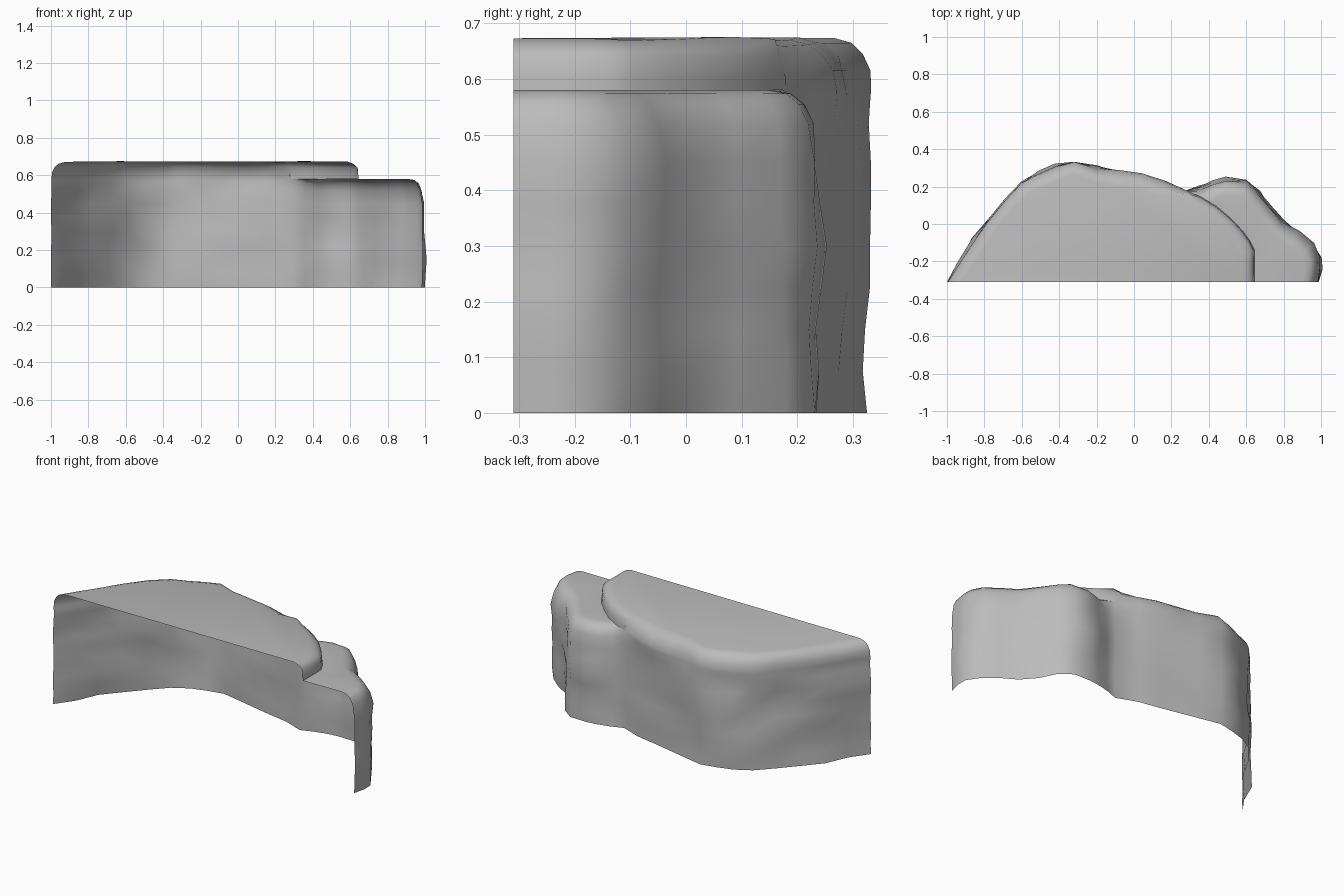
import bpy, bmesh, math
from mathutils import Vector, noise

if "Cube" in bpy.data.objects:
    bpy.data.objects.remove(bpy.data.objects["Cube"])

FRONT = -0.31
JOIN = (.28, .18)   # where the two rocks meet at the back

# Plan outlines, running left to right round the back
back = [(-1, FRONT), (-.93, -.2), (-.86, -.08), (-.79, .02), (-.69, .13), (-.6, .225), (-.51, .275),
        (-.42, .315), (-.32, .33), (-.2, .305), (-.08, .28), (.04, .255), (.16, .225), JOIN]
step = [JOIN, (.36, .145), (.44, .095), (.52, .03), (.58, -.035), (.62, -.09), (.645, -.14),
        (.645, -.22), (.645, FRONT)]
lobe = [JOIN, (.35, .208), (.42, .23), (.49, .24), (.6, .23), (.67, .18), (.73, .09),
        (.8, .015), (.88, -.04), (.96, -.105), (1, -.18), (1, -.24), (.985, FRONT)]

# (height, inset) sections; both rocks share heights up to the ledge so they weld
body = [(i * .075, 0) for i in range(7)]
tall = body + [(.52, 0), (.555, 0), (.574, 0), (.58, 0), (.615, .003), (.645, .018), (.663, .038), (.672, .07)]
riser = [(.58, 0), (.6, .002), (.64, .005), (.66, .025), (.672, .06)]
low = body + [(.52, .01), (.555, .028), (.574, .052), (.58, .085)]


def inward(path, i):
    if path[i][1] == FRONT:
        return Vector((1 if path[i][0] < 0 else -1, 0))
    a, b = Vector(path[max(i - 1, 0)]), Vector(path[min(i + 1, len(path) - 1)])
    d = (b - a).normalized()
    return Vector((d.y, -d.x))


def wall(bm, path, section, rough=.022):
    """Skin a rough wall along a plan path; returns the top row."""
    rows = []
    for z, inset in section:
        row = []
        for i, p in enumerate(path):
            if p == JOIN:
                inset_here = max(0, z - .6) * .3
                bump = 0
            else:
                inset_here = inset
                amp = rough * (.3 if p[1] == FRONT else 1)
                bump = amp * (noise.noise(Vector((p[0] * 6 + 3.3, p[1] * 6 + 1.7, z * 7 + .4))) + .15)
            # weathered hollow near the left end
            dent = .03 * math.exp(-((p[0] + .7) / .08) ** 2 - ((z - .37) / .1) ** 2)
            q = Vector(p) + inward(path, i) * (inset_here + bump + dent)
            lift = .006 * noise.noise(Vector((p[0] * 4, p[1] * 4, 9))) if z > .66 and p != JOIN else 0
            row.append(bm.verts.new((q.x, q.y, z + lift)))
        rows.append(row)
    for lo, hi in zip(rows, rows[1:]):
        for i in range(len(path) - 1):
            bm.faces.new((lo[i + 1], lo[i], hi[i], hi[i + 1]))
    return rows[-1]


bm = bmesh.new()

# Tall rock: back wall, riser above the ledge and flat top, open front and base
left_top = wall(bm, back, tall)
right_top = wall(bm, step, riser, .004)
bm.faces.new((left_top + right_top[1:])[::-1])

# Low rock: side wall with a ledge running back to the riser
rim = wall(bm, lobe, low)
foot = [bm.verts.new((x, y, .578)) for x, y in step[1:]]
bm.faces.new(rim[::-1] + foot)

bmesh.ops.remove_doubles(bm, verts=bm.verts, dist=.006)
bmesh.ops.triangulate(bm, faces=[f for f in bm.faces if len(f.verts) > 4])

me = bpy.data.meshes.new("stepped_rock")
bm.to_mesh(me)
bm.free()
rock = bpy.data.objects.new("stepped_rock", me)
bpy.context.collection.objects.link(rock)
stone = bpy.data.materials.new("stone_grey")
stone.diffuse_color = (.5, .5, .5, 1)
stone.use_nodes = True
stone.node_tree.nodes["Principled BSDF"].inputs["Base Color"].default_value = stone.diffuse_color
me.materials.append(stone)
rock.select_set(True)
bpy.context.view_layer.objects.active = rock
bpy.ops.object.shade_smooth_by_angle(angle=math.radians(65))
